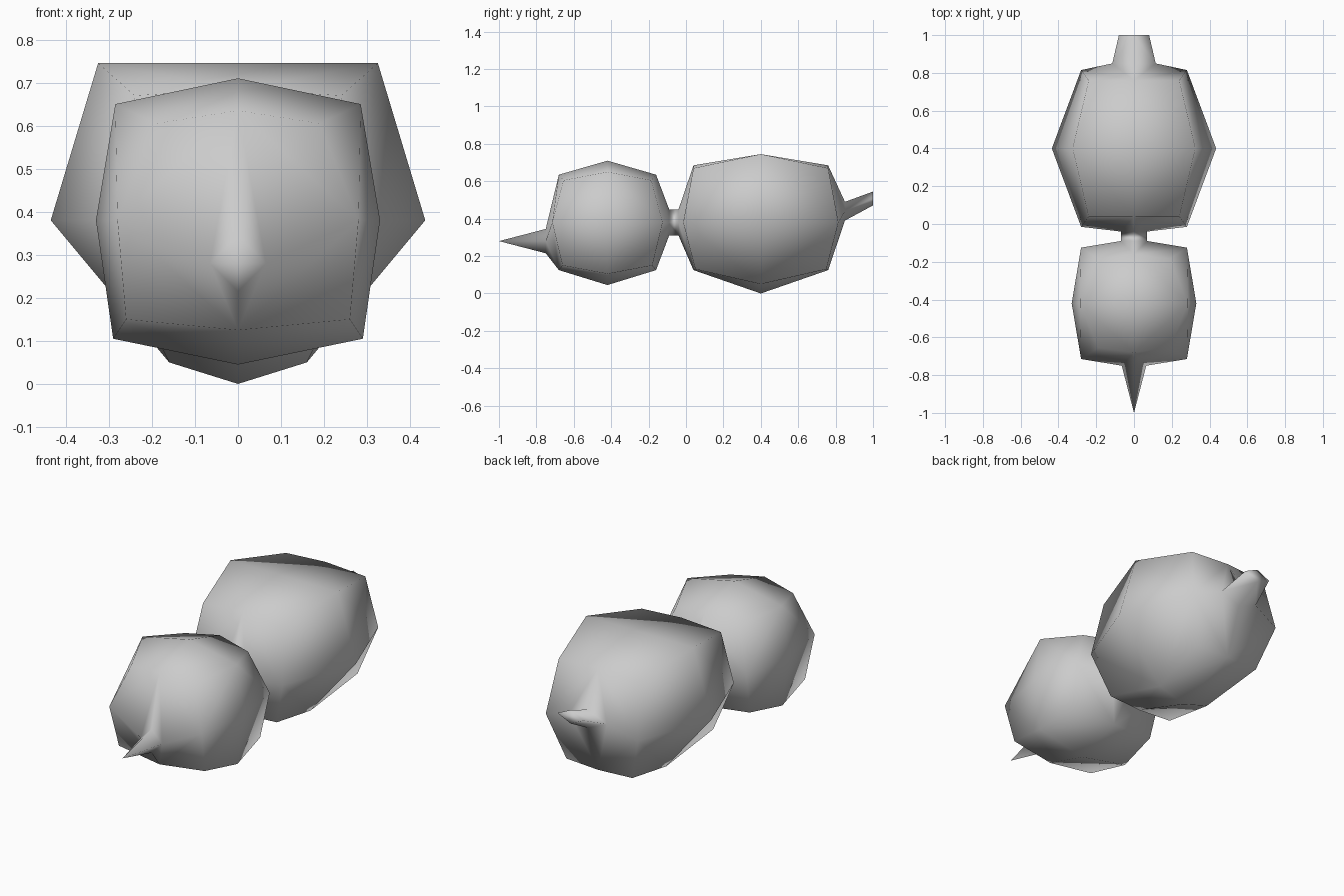
import bpy
import bmesh

cube = bpy.data.objects.get("Cube")
if cube:
    bpy.data.objects.remove(cube, do_unlink=True)

bm = bmesh.new()


def ring(y, z, half_width, half_height):
    """Diamond-shaped loop of four vertices, keyed by (x sign, z sign)."""
    return {
        (sx, sz): bm.verts.new((sx * half_width, y, z + sz * half_height))
        for sx, sz in ((1, 0), (0, 1), (-1, 0), (0, -1))
    }


def bridge(first, second):
    """Join two diamond loops with four quads."""
    for sx in (-1, 1):
        for sz in (-1, 1):
            bm.faces.new((first[sx, 0], first[0, sz], second[0, sz], second[sx, 0]))


def pod(centre_y, middle, top, bottom, front_ring, back_ring):
    """Rounded cube with a diamond opening at its front and back."""
    grid = {}
    rings = {-1: front_ring, 1: back_ring}

    def add(key, x, y, z):
        grid[key] = bm.verts.new((x, centre_y + y, z))

    # Widest level: side centres and the upright edges
    side_x, side_z, edge_x, edge_y = middle
    for sx in (-1, 1):
        add((sx, 0, 0), sx * side_x, 0, side_z)
        for sy in (-1, 1):
            add((sx, sy, 0), sx * edge_x, sy * edge_y, side_z)

    # Crown and belly: pole, end edges, side edges and corners
    for sz, level in ((1, top), (-1, bottom)):
        pole_z, end_y, end_z, rim_x, rim_z, corner_x, corner_y, corner_z = level
        add((0, 0, sz), 0, 0, pole_z)
        for sy in (-1, 1):
            add((0, sy, sz), 0, sy * end_y, end_z)
        for sx in (-1, 1):
            add((sx, 0, sz), sx * rim_x, 0, rim_z)
            for sy in (-1, 1):
                add((sx, sy, sz), sx * corner_x, sy * corner_y, corner_z)

    def flatten(key, *axes):
        return tuple(0 if i in axes else s for i, s in enumerate(key))

    # Every corner touches three sides; fill one quadrant of each
    corners = [key for key in grid if 0 not in key]
    for key in corners:
        sx, sy, sz = key
        for axis in range(3):
            u, v = [i for i in range(3) if i != axis]
            mid_u = grid[flatten(key, u)]
            mid_v = grid[flatten(key, v)]
            bm.faces.new((mid_u, grid[key], mid_v))
            if axis == 1:
                loop = rings[sy]
                bm.faces.new((mid_u, mid_v, loop[sx, 0], loop[0, sz]))
            else:
                bm.faces.new((mid_u, mid_v, grid[flatten(key, u, v)]))


# Openings for the beak, neck and tail
beak_base = ring(-0.75, 0.28, 0.065, 0.065)
neck_front = ring(-0.09, 0.38, 0.07, 0.07)
neck_back = ring(-0.04, 0.38, 0.07, 0.07)
tail_base = ring(0.85, 0.44, 0.115, 0.05)
tail_end = ring(1.0, 0.508, 0.08, 0.037)

# Head
pod(
    centre_y=-0.42,
    middle=(0.33, 0.38, 0.28, 0.295),
    top=(0.71, 0.26, 0.635, 0.285, 0.65, 0.19, 0.235, 0.605),
    bottom=(0.045, 0.26, 0.125, 0.29, 0.105, 0.26, 0.24, 0.15),
    front_ring=beak_base,
    back_ring=neck_front,
)

# Torso
pod(
    centre_y=0.4,
    middle=(0.435, 0.38, 0.28, 0.415),
    top=(0.745, 0.36, 0.685, 0.325, 0.745, 0.24, 0.36, 0.67),
    bottom=(0.0, 0.36, 0.125, 0.16, 0.05, 0.2, 0.35, 0.13),
    front_ring=neck_back,
    back_ring=tail_base,
)

# Neck and tail
bridge(neck_front, neck_back)
bridge(tail_base, tail_end)
bm.faces.new(list(tail_end.values()))

# Pointed beak
tip = bm.verts.new((0, -1, 0.28))
for sx in (-1, 1):
    for sz in (-1, 1):
        bm.faces.new((beak_base[sx, 0], beak_base[0, sz], tip))

bmesh.ops.recalc_face_normals(bm, faces=bm.faces[:])
for face in bm.faces:
    face.smooth = True

mesh = bpy.data.meshes.new("bird_body")
bm.to_mesh(mesh)
bm.free()
bird = bpy.data.objects.new("bird_body", mesh)
bpy.context.collection.objects.link(bird)

# Plain grey finish
grey = bpy.data.materials.new("plain_grey")
grey.use_nodes = True
colour = (0.6, 0.6, 0.6, 1.0)
grey.diffuse_color = colour
grey.node_tree.nodes["Principled BSDF"].inputs["Base Color"].default_value = colour
mesh.materials.append(grey)
